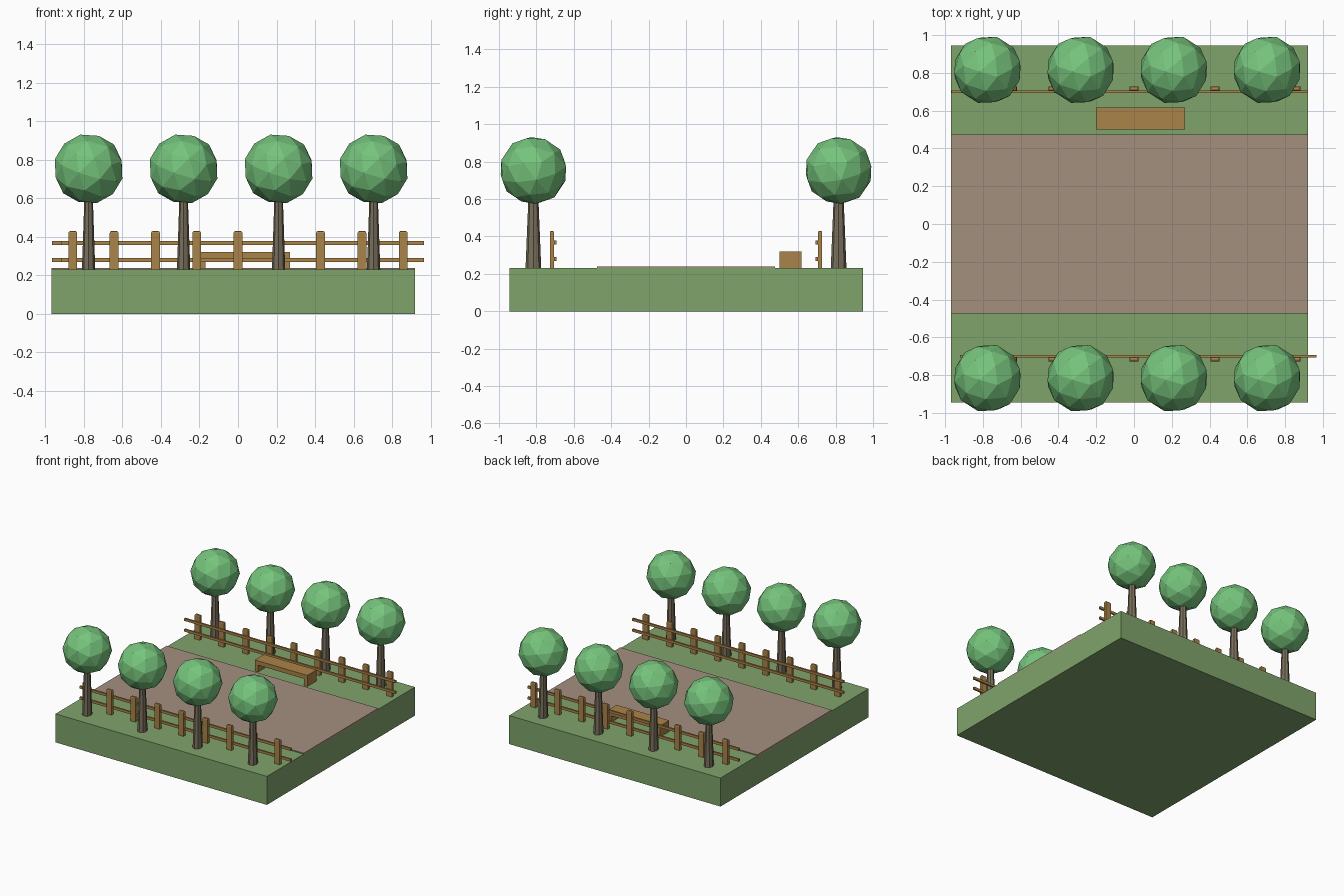
import bpy, bmesh
from mathutils import Matrix, Euler

cube = bpy.data.objects.get("Cube")
if cube:
    bpy.data.objects.remove(cube, do_unlink=True)


def material(name, rgb):
    lin = [((c / 255 + 0.055) / 1.055) ** 2.4 for c in rgb] + [1]
    m = bpy.data.materials.new(name)
    m.use_nodes = True
    m.diffuse_color = lin
    bsdf = next(n for n in m.node_tree.nodes if n.type == 'BSDF_PRINCIPLED')
    bsdf.inputs["Base Color"].default_value = lin
    return m


GRASS = material("grass_green", (128, 164, 107))
DIRT = material("path_brown", (164, 144, 127))
WOOD = material("fence_wood", (170, 131, 72))
BARK = material("bark_grey", (122, 112, 92))
LEAF = material("leaf_green", (118, 196, 124))


def finish(name, bm, mat):
    bmesh.ops.recalc_face_normals(bm, faces=bm.faces[:])
    me = bpy.data.meshes.new(name)
    bm.to_mesh(me)
    bm.free()
    me.materials.append(mat)
    ob = bpy.data.objects.new(name, me)
    bpy.context.collection.objects.link(ob)
    return ob


def add_box(bm, x0, x1, y0, y1, z0, z1):
    mat = Matrix.Translation(((x0 + x1) / 2, (y0 + y1) / 2, (z0 + z1) / 2))
    mat = mat @ Matrix.Diagonal((x1 - x0, y1 - y0, z1 - z0, 1))
    return bmesh.ops.create_cube(bm, size=1, matrix=mat)["verts"]


def box(name, mat, *bounds):
    bm = bmesh.new()
    add_box(bm, *bounds)
    return finish(name, bm, mat)


GROUND = 0.23

# Ground and path
box("ground_slab", GRASS, -0.97, 0.92, -0.945, 0.945, 0, GROUND)
box("path", DIRT, -0.97, 0.92, -0.475, 0.475, GROUND - 0.01, GROUND + 0.008)

# Bench: plank on two end legs
bm = bmesh.new()
add_box(bm, -0.2, 0.27, 0.5, 0.617, 0.285, 0.32)
for x in (-0.2, 0.24):
    add_box(bm, x, x + 0.03, 0.5, 0.617, GROUND, 0.285)
finish("bench", bm, WOOD)


# Fences: the back one is the front one turned half round
def fence(side, shift):
    posts = bmesh.new()
    for i in range(-4, 5):
        x = i * 0.2145
        verts = add_box(posts, x - 0.023, x + 0.023, -0.728, -0.705, GROUND, 0.43)
        top = {e for v in verts for e in v.link_edges
               if all(w.co.z > 0.4 for w in e.verts)}
        bmesh.ops.bevel(posts, geom=list(top), offset=0.01, segments=2,
                        profile=0.5, affect='EDGES')
    rails = bmesh.new()
    for z in (0.28, 0.367):
        add_box(rails, -0.92 + shift, 0.966 + shift, -0.707, -0.693, z - 0.01, z + 0.01)
    for part, bm in (("posts", posts), ("rails", rails)):
        if side == "back":
            bmesh.ops.rotate(bm, verts=bm.verts[:], matrix=Matrix.Rotation(3.14159265, 3, 'Z'))
        finish(f"{side}_fence_{part}", bm, WOOD)


fence("front", 0)
fence("back", 0)

# Trees: tapered trunk with a faceted ball of leaves
for side, y in (("front", -0.816), ("back", 0.816)):
    for n in range(4):
        x = -0.776 + n * 0.4935
        bm = bmesh.new()
        bmesh.ops.create_cone(
            bm, cap_ends=True, segments=8, radius1=0.042, radius2=0.027, depth=0.37,
            matrix=Matrix.Translation((x, y, GROUND + 0.185)) @ Matrix.Diagonal((0.82, 1, 1, 1)))
        finish(f"{side}_trunk_{n + 1}", bm, BARK)
        bm = bmesh.new()
        turn = Euler((0.3, 0.2, 0.4)).to_matrix().to_4x4()
        bmesh.ops.create_icosphere(bm, subdivisions=2, radius=0.183,
                                   matrix=Matrix.Translation((x, y, 0.753)) @ turn)
        finish(f"{side}_leaves_{n + 1}", bm, LEAF)
